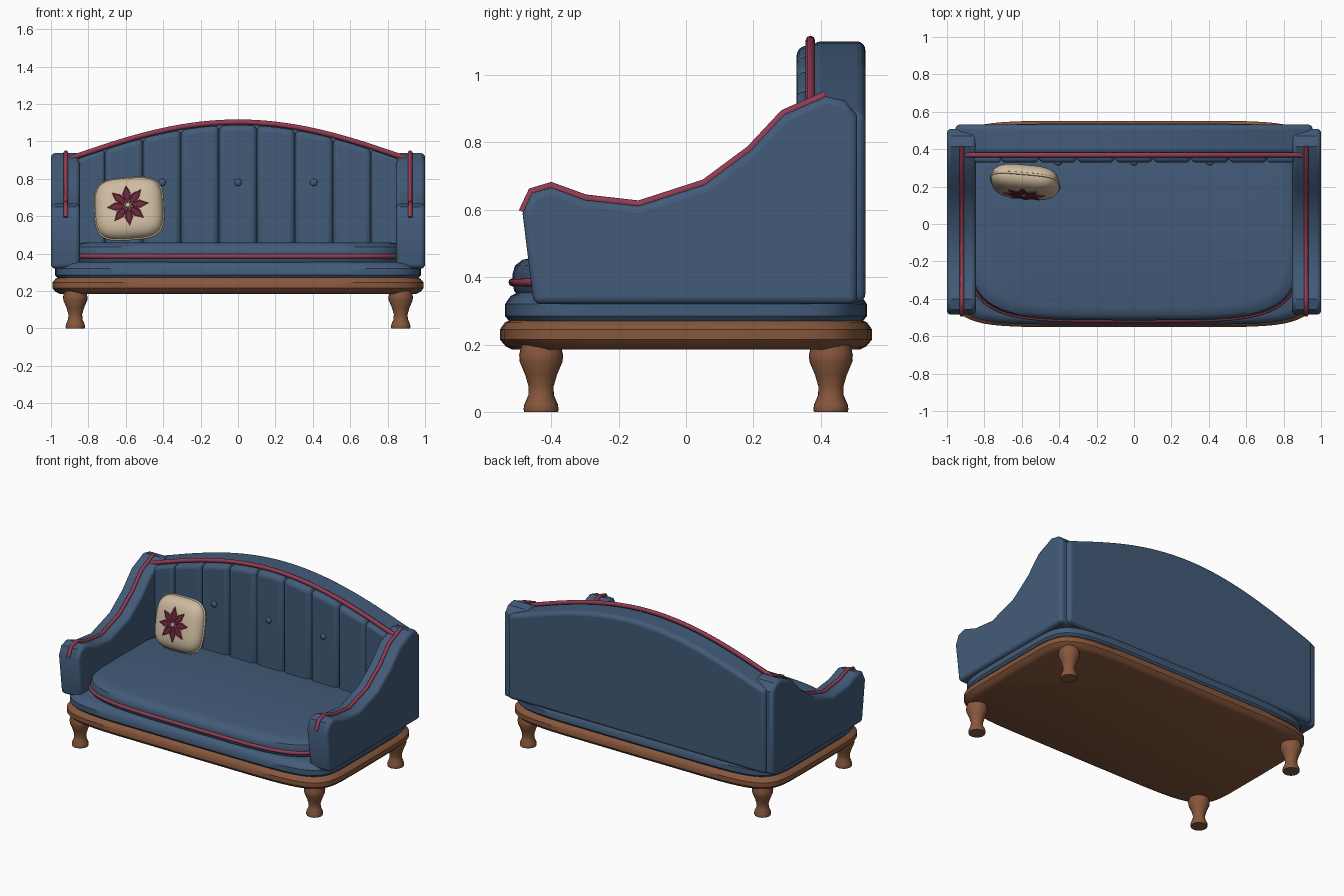
import bpy
import math
from mathutils import Matrix, Vector

cube = bpy.data.objects.get("Cube")
if cube:
    bpy.data.objects.remove(cube, do_unlink=True)


def material(name, rgb):
    m = bpy.data.materials.new(name)
    m.use_nodes = True
    m.diffuse_color = (*rgb, 1)
    m.node_tree.nodes["Principled BSDF"].inputs["Base Color"].default_value = (*rgb, 1)
    return m


BLUE = material("blue fabric", (0.055, 0.105, 0.19))
WOOD = material("brown wood", (0.24, 0.095, 0.045))
RED = material("red piping", (0.29, 0.045, 0.085))
CREAM = material("cream fabric", (0.62, 0.50, 0.35))
MAROON = material("maroon thread", (0.15, 0.02, 0.045))


def smooth(obj, angle=35):
    bpy.ops.object.select_all(action='DESELECT')
    obj.select_set(True)
    bpy.context.view_layer.objects.active = obj
    bpy.ops.object.shade_smooth_by_angle(angle=math.radians(angle))


def mesh_object(name, verts, faces, mat):
    me = bpy.data.meshes.new(name)
    me.from_pydata(verts, [], faces)
    me.materials.append(mat)
    obj = bpy.data.objects.new(name, me)
    bpy.context.collection.objects.link(obj)
    return obj


def ring(a, b, n, count):
    """Superellipse outline, counter-clockwise."""
    pts = []
    for i in range(count):
        t = 2 * math.pi * i / count
        c, s = math.cos(t), math.sin(t)
        pts.append((math.copysign(a * abs(c) ** (2 / n), c),
                    math.copysign(b * abs(s) ** (2 / n), s)))
    return pts


def loft(name, layers, mat, n=2, count=64, loc=(0, 0, 0)):
    """Stack of superellipse rings given as (z, half width, half depth)."""
    verts = [(x, y, z) for z, a, b in layers for x, y in ring(a, b, n, count)]
    faces = [(k * count + i, k * count + (i + 1) % count,
              (k + 1) * count + (i + 1) % count, (k + 1) * count + i)
             for k in range(len(layers) - 1) for i in range(count)]
    faces.append(tuple(reversed(range(count))))
    faces.append(tuple(range(len(verts) - count, len(verts))))
    obj = mesh_object(name, verts, faces, mat)
    obj.location = loc
    smooth(obj)
    return obj


def slab(name, profile, axis, lo, hi, bevel, mat):
    """Profile extruded along x (yz profile) or along y (xz profile)."""
    def place(p, d):
        return (d, *p) if axis == 'x' else (p[0], d, p[1])
    n = len(profile)
    verts = [place(p, d) for d in (lo, hi) for p in profile]
    faces = [(i, (i + 1) % n, n + (i + 1) % n, n + i) for i in range(n)]
    faces += [tuple(reversed(range(n))), tuple(range(n, 2 * n))]
    obj = mesh_object(name, verts, faces, mat)
    bpy.context.view_layer.objects.active = obj
    obj.select_set(True)
    bpy.ops.object.mode_set(mode='EDIT')
    bpy.ops.mesh.select_all(action='SELECT')
    bpy.ops.mesh.normals_make_consistent(inside=False)
    bpy.ops.object.mode_set(mode='OBJECT')
    mod = obj.modifiers.new("rounded edges", 'BEVEL')
    mod.width = bevel
    mod.segments = 4
    mod.limit_method = 'ANGLE'
    mod.angle_limit = math.radians(50)
    smooth(obj)
    return obj


def tube(name, pts, radius, mat, closed=False):
    cu = bpy.data.curves.new(name, 'CURVE')
    cu.dimensions = '3D'
    cu.bevel_depth = radius
    cu.bevel_resolution = 2
    cu.use_fill_caps = True
    sp = cu.splines.new('POLY')
    sp.points.add(len(pts) - 1)
    for p, co in zip(sp.points, pts):
        p.co = (*co, 1)
    sp.use_cyclic_u = closed
    cu.materials.append(mat)
    obj = bpy.data.objects.new(name, cu)
    bpy.context.collection.objects.link(obj)
    bpy.ops.object.select_all(action='DESELECT')
    obj.select_set(True)
    bpy.context.view_layer.objects.active = obj
    bpy.ops.object.convert(target='MESH')
    obj = bpy.context.view_layer.objects.active
    smooth(obj, 50)
    return obj


# Wooden plinth and turned legs
loft("wood_base", [(0.185, 0.955, 0.515), (0.195, 0.975, 0.535), (0.215, 0.993, 0.552),
                   (0.245, 0.993, 0.552), (0.265, 0.975, 0.538), (0.275, 0.955, 0.52)],
     WOOD, n=7)
LEG = [(0, 0.05), (0.008, 0.052), (0.022, 0.05), (0.05, 0.038), (0.075, 0.037),
       (0.11, 0.047), (0.15, 0.064), (0.17, 0.065), (0.2, 0.058)]
for sx, side in ((-1, "right"), (1, "left")):
    for sy, end in ((-1, "front"), (1, "back")):
        loft(f"{end}_{side}_leg", [(z, r, r) for z, r in LEG], WOOD, count=24,
             loc=(sx * 0.87, sy * 0.43, 0))

# Seat platform and cushion
loft("seat_platform", [(0.27, 0.965, 0.525), (0.285, 0.978, 0.537), (0.32, 0.978, 0.537),
                       (0.345, 0.955, 0.52), (0.355, 0.92, 0.5)], BLUE, n=7)
CUSHION = (0.885, 0.515)
loft("seat_cushion", [(z, CUSHION[0] - d, CUSHION[1] - d) for z, d in
                      ((0.34, 0.02), (0.36, 0.005), (0.385, 0.0), (0.41, 0.0),
                       (0.435, 0.008), (0.452, 0.03), (0.46, 0.07))], BLUE, n=4.5)
tube("cushion_piping", [(x, y, 0.385) for x, y in ring(*CUSHION, 4.5, 64) if y < -0.05],
     0.012, RED)

# Arms with piping along the top
TOP = [(-0.485, 0.59), (-0.458, 0.65), (-0.40, 0.667), (-0.30, 0.63), (-0.14, 0.612),
       (0.055, 0.675), (0.19, 0.775), (0.29, 0.882), (0.415, 0.937)]
ARM = [(-0.452, 0.32)] + TOP + [(0.47, 0.925), (0.508, 0.88), (0.508, 0.32)]
for sx, side in ((-1, "right"), (1, "left")):
    slab(f"{side}_arm", ARM, 'x', *sorted((sx * 0.845, sx)), 0.022, BLUE)
    tube(f"{side}_arm_piping", [(sx * 0.92, y, z + 0.004) for y, z in TOP], 0.012, RED)


# Arched back
def arch(x):
    return 1.10 - 0.29 * x ** 2 + 0.06 * x ** 4


def arched_profile(x0, x1, bottom, drop, steps):
    xs = [x0 + (x1 - x0) * i / steps for i in range(steps + 1)]
    return [(x1, bottom), (x0, bottom)] + [(x, arch(x) - drop) for x in xs]


slab("back_panel", arched_profile(-0.955, 0.955, 0.325, 0, 28), 'y', 0.375, 0.532, 0.025, BLUE)
tube("back_piping", [(x / 20, 0.369, arch(x / 20) + 0.003) for x in range(-18, 19)],
     0.014, RED)

# Upholstered channels and buttons
edges = [-0.86] + [(i - 3.5) * 0.2035 for i in range(8)] + [0.86]
for i, (x0, x1) in enumerate(zip(edges, edges[1:])):
    slab(f"back_channel_{i + 1}", arched_profile(x0, x1, 0.42, 0.013, 6), 'y',
         0.328, 0.41, 0.03, BLUE)
for i, x in enumerate((-0.405, 0, 0.405)):
    bpy.ops.mesh.primitive_uv_sphere_add(segments=16, ring_count=10, radius=0.02,
                                         location=(x, 0.325, 0.78))
    button = bpy.context.object
    button.name = f"back_button_{i + 1}"
    button.scale.y = 0.65
    button.data.materials.append(BLUE)
    smooth(button, 60)

# Throw pillow, built flat then leaned against the back
PA, PB, PT = 0.182, 0.168, 0.072
POSE = (Matrix.Translation((-0.582, 0.225, 0.64)) @ Matrix.Rotation(math.radians(-6), 4, 'Z')
        @ Matrix.Rotation(math.radians(75), 4, 'X') @ Matrix.Rotation(math.radians(4), 4, 'Z'))
layers = []
for i in range(-11, 12):
    t = math.pi / 2 * i / 11.3
    s = math.cos(t) ** 0.5
    layers.append((PT * math.sin(t), PA * s, PB * s))
loft("pillow", layers, CREAM, n=3.6, count=48).matrix_world = POSE
tube("pillow_piping", [(x, y, 0) for x, y in ring(PA, PB, 3.6, 48)], 0.007, CREAM,
     closed=True).matrix_world = POSE


# Embroidered flower with eight outlined petals
def on_pillow(r, w, angle, lift):
    c, s = math.cos(angle), math.sin(angle)
    x, y = r * c - w * s, r * s + w * c
    k = abs(x / PA) ** 3.6 + abs(y / PB) ** 3.6
    return Vector((x, y, PT * math.sqrt(max(0, 1 - k ** (4 / 3.6))) + lift))


KITE = [(0.014, 0), (0.04, 0.014), (0.065, 0.019), (0.108, 0), (0.065, -0.019), (0.04, -0.014)]
for i in range(8):
    a = math.pi / 4 * i + 0.05
    petal = mesh_object(f"petal_{i + 1}", [on_pillow(r, w, a, 0.003) for r, w in KITE],
                        [(0, 5, 4, 3, 2, 1)], MAROON)
    petal.data.flip_normals() if petal.data.polygons[0].normal.z < 0 else None
    petal.matrix_world = POSE
    tube(f"petal_outline_{i + 1}", [on_pillow(r, w, a, 0.003) for r, w in KITE], 0.0035,
         RED, closed=True).matrix_world = POSE
loft("flower_centre", [(PT, 0.013, 0.013), (PT + 0.006, 0.012, 0.012),
                       (PT + 0.009, 0.006, 0.006)], CREAM, count=16).matrix_world = POSE
